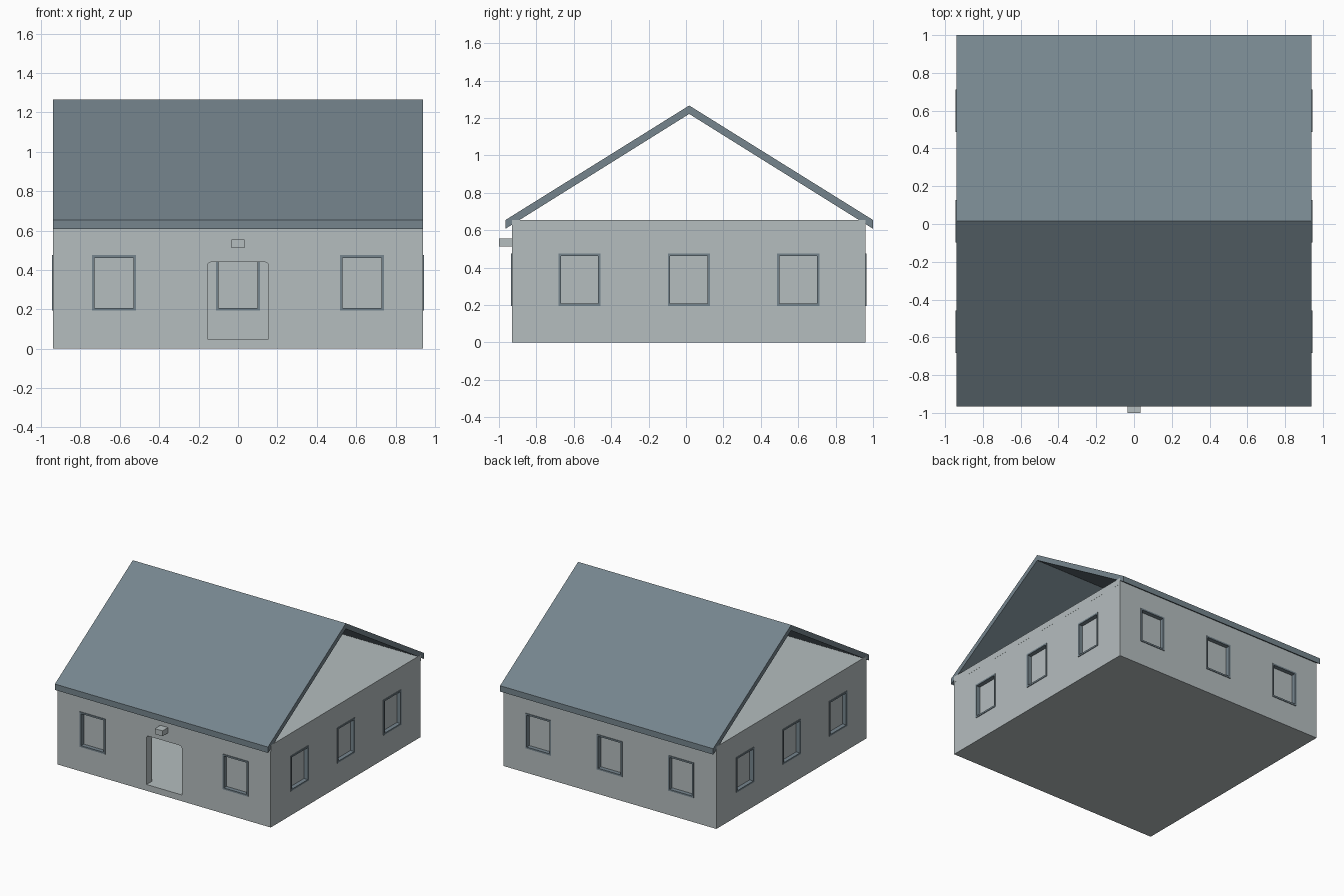
import bpy, bmesh, math

if "Cube" in bpy.data.objects:
    bpy.data.objects.remove(bpy.data.objects["Cube"])

def material(name, rgb):
    m = bpy.data.materials.new(name)
    m.diffuse_color = (*rgb, 1)
    m.use_nodes = True
    m.node_tree.nodes["Principled BSDF"].inputs["Base Color"].default_value = m.diffuse_color
    return m

WALL = material("pale grey", (0.46, 0.51, 0.52))
SLATE = material("slate blue", (0.18, 0.235, 0.27))

# Main dimensions
X, YF, YB = 0.94, -0.93, 0.96        # outer wall faces
T = 0.065                            # wall thickness
FLOOR, WALL_TOP, CEIL_TOP = 0.05, 0.605, 0.655
YC = (YF + YB) / 2
WIN_W, WIN_Z0, WIN_Z1, RIM = 0.225, 0.195, 0.475, 0.013

def mesh_object(name, bm, mat):
    bmesh.ops.recalc_face_normals(bm, faces=bm.faces)
    me = bpy.data.meshes.new(name)
    bm.to_mesh(me)
    bm.free()
    me.materials.append(mat)
    ob = bpy.data.objects.new(name, me)
    bpy.context.collection.objects.link(ob)
    return ob

def box(name, lo, hi, mat):
    bm = bmesh.new()
    bmesh.ops.create_cube(bm, size=1)
    for v in bm.verts:
        v.co = [lo[i] + (v.co[i] + 0.5) * (hi[i] - lo[i]) for i in range(3)]
    return mesh_object(name, bm, mat)

def prism(name, points, axis, a, b, mat):
    """Extrude a closed 2D profile along x or y from a to b."""
    bm = bmesh.new()
    put = (lambda p, d: (d, p[0], p[1])) if axis == 'x' else (lambda p, d: (p[0], d, p[1]))
    face = bm.faces.new([bm.verts.new(put(p, a)) for p in points])
    new = bmesh.ops.extrude_face_region(bm, geom=[face])['geom']
    step = (b - a, 0, 0) if axis == 'x' else (0, b - a, 0)
    bmesh.ops.translate(bm, vec=step, verts=[v for v in new if isinstance(v, bmesh.types.BMVert)])
    return mesh_object(name, bm, mat)

def cut(ob, cutter):
    mod = ob.modifiers.new("opening", 'BOOLEAN')
    mod.operation, mod.solver, mod.object = 'DIFFERENCE', 'EXACT', cutter
    bpy.context.view_layer.objects.active = ob
    bpy.ops.object.modifier_apply(modifier=mod.name)
    bpy.data.objects.remove(cutter)

def wall_box(name, axis, u0, u1, d0, d1, z0, z1, mat):
    """Box placed by its span along the wall (u) and its depth through it (d)."""
    if axis == 'y':
        return box(name, (u0, d0, z0), (u1, d1, z1), mat)
    return box(name, (d0, u0, z0), (d1, u1, z1), mat)

def wall(side, axis, u0, u1, d0, d1, windows):
    """Wall with window openings, each with a rim frame and a recessed pane."""
    ob = wall_box(side + "_wall", axis, u0, u1, d0, d1, 0, WALL_TOP, WALL)
    mid, h = (d0 + d1) / 2, WIN_W / 2
    for i, c in enumerate(windows, 1):
        cut(ob, wall_box("cutter", axis, c - h + 0.003, c + h - 0.003, d0 - 0.1, d1 + 0.1,
                         WIN_Z0 + 0.003, WIN_Z1 - 0.003, WALL))
        frame = wall_box(f"{side}_window_frame_{i}", axis, c - h, c + h,
                         d0 - 0.005, d1 + 0.005, WIN_Z0, WIN_Z1, SLATE)
        cut(frame, wall_box("cutter", axis, c - h + RIM, c + h - RIM, d0 - 0.1, d1 + 0.1,
                            WIN_Z0 + RIM, WIN_Z1 - RIM, SLATE))
        wall_box(f"{side}_window_pane_{i}", axis, c - h + RIM / 2, c + h - RIM / 2,
                 mid - 0.004, mid + 0.004, WIN_Z0 + RIM / 2, WIN_Z1 - RIM / 2, WALL)
    return ob

# Four walls
side_windows = [YC - 0.585, YC, YC + 0.585]
front = wall("front", 'y', -X, X, YF, YF + T, [-0.63, 0.63])
wall("back", 'y', -X, X, YB - T, YB, [-0.63, 0, 0.63])
wall("left", 'x', YF + T, YB - T, -X, -X + T, side_windows)
wall("right", 'x', YF + T, YB - T, X - T, X, side_windows)

# Doorway with softly rounded top corners
R = 0.02
arc = [i * math.pi / 8 for i in range(5)]
door = [(-0.155, FLOOR), (0.155, FLOOR)]
door += [(0.155 - R + R * math.cos(a), 0.425 + 0.015 * math.sin(a)) for a in arc]
door += [(-0.155 + R - R * math.cos(a), 0.425 + 0.015 * math.sin(a)) for a in reversed(arc)]
cut(front, prism("cutter", door, 'y', YF - 0.1, YF + T + 0.1, WALL))

# Floor and ceiling slabs
box("floor", (-X + T, YF + T, 0), (X - T, YB - T, FLOOR), WALL)
box("ceiling", (-X - 0.0005, YF, WALL_TOP), (X + 0.0005, YB, CEIL_TOP), WALL)

# Lamp box above the door
box("door_lamp", (-0.034, -1.0, 0.512), (0.034, YF, 0.555), WALL)

# Open-gabled roof
ridge, eave_f, eave_b = 0.017, -0.965, 1.0
prism("roof", [(eave_f, 0.608), (eave_f, 0.655), (ridge, 1.267), (eave_b, 0.655),
               (eave_b, 0.608), (ridge, 1.222)], 'x', -X, X, SLATE)
